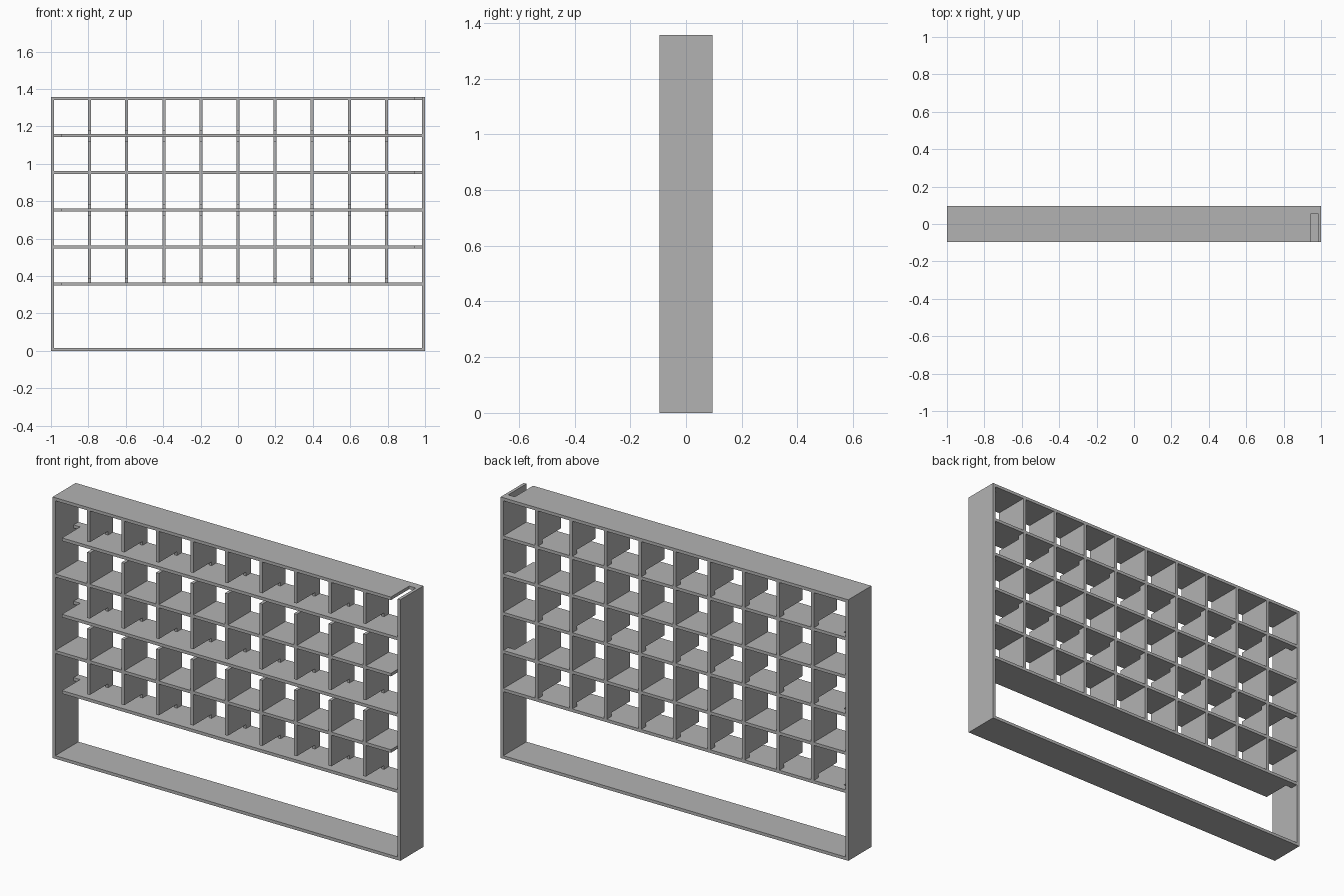
import bpy
import bmesh
from mathutils import Vector

cube = bpy.data.objects.get("Cube")
if cube:
    bpy.data.objects.remove(cube, do_unlink=True)

grey = bpy.data.materials.new("mid grey")
grey.use_nodes = True
colour = (0.45, 0.45, 0.45, 1)
grey.diffuse_color = colour
grey.node_tree.nodes["Principled BSDF"].inputs["Base Color"].default_value = colour

D = 0.095             # half depth
T = 0.016             # board thickness
H = 1.357             # total height
INNER = 1 - T         # inner face of the side walls
PITCH = (2 - T) / 10  # cell spacing
SLOT_Y = 0.055        # rear end of the slots and notches
SLOT_W = 0.038
NOTCH_H = 0.02


def board(name, outline, push):
    """Extrude a flat outline along the push vector."""
    bm = bmesh.new()
    face = bm.faces.new([bm.verts.new(p) for p in outline])
    ext = bmesh.ops.extrude_face_region(bm, geom=[face])
    moved = [g for g in ext["geom"] if isinstance(g, bmesh.types.BMVert)]
    bmesh.ops.translate(bm, verts=moved, vec=Vector(push))
    bmesh.ops.recalc_face_normals(bm, faces=bm.faces)
    mesh = bpy.data.meshes.new(name)
    bm.to_mesh(mesh)
    bm.free()
    mesh.materials.append(grey)
    obj = bpy.data.objects.new(name, mesh)
    bpy.context.collection.objects.link(obj)


# Side walls and floor board
for name, x in (("left_wall", INNER), ("right_wall", -1)):
    board(name, [(x, -D, 0), (x, D, 0), (x, D, H), (x, -D, H)], (T, 0, 0))
board("floor_board", [(-INNER, -D, 0), (INNER, -D, 0), (INNER, D, 0), (-INNER, D, 0)],
      (0, 0, T))

# Shelves, each with a front slot at alternating ends
for i in range(6):
    s = 1 if i % 2 == 0 else -1
    z = H - T - i * PITCH
    a, b = s * INNER, s * (INNER - SLOT_W)
    board(f"shelf_{i + 1}",
          [(-a, -D, z), (b, -D, z), (b, SLOT_Y, z), (a, SLOT_Y, z), (a, D, z), (-a, D, z)],
          (0, 0, T))

# Dividers, notched at the bottom or top on alternating rows
for row in range(5):
    top = H - T - row * PITCH
    low = top - PITCH + T
    if row % 2 == 0:
        full, cut, notch = top, low, low + NOTCH_H
    else:
        full, cut, notch = low, top, top - NOTCH_H
    for k in range(-4, 5):
        x = k * PITCH - T / 2
        board(f"divider_{row + 1}_{k + 5}",
              [(x, -D, full), (x, D, full), (x, D, cut), (x, SLOT_Y, cut),
               (x, SLOT_Y, notch), (x, -D, notch)], (T, 0, 0))
